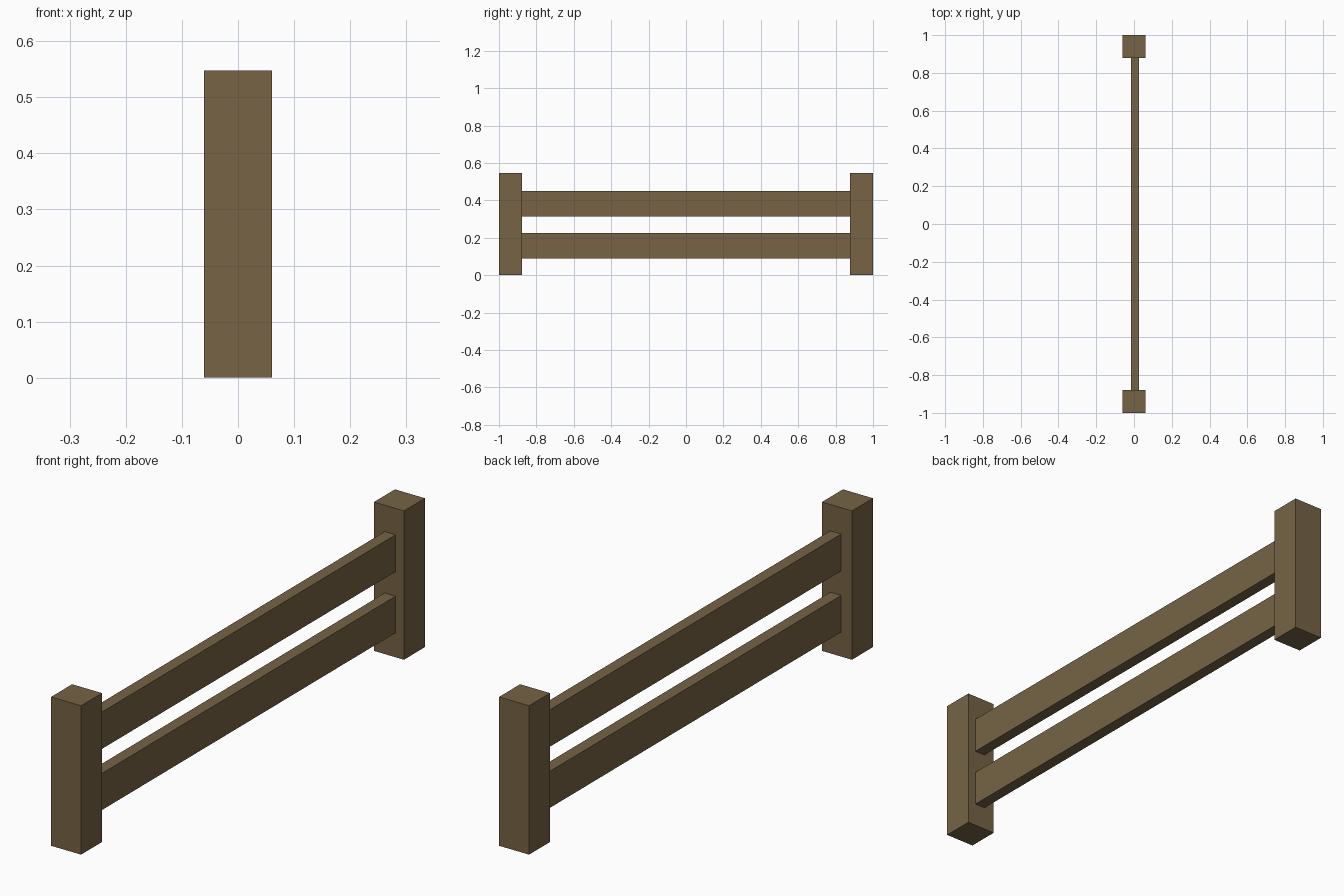
import bpy

if "Cube" in bpy.data.objects:
    bpy.data.objects.remove(bpy.data.objects["Cube"])

wood = bpy.data.materials.new("brown wood")
wood.diffuse_color = (0.18, 0.125, 0.06, 1)
wood.use_nodes = True
wood.node_tree.nodes["Principled BSDF"].inputs["Base Color"].default_value = wood.diffuse_color

POST_W, POST_H = 0.122, 0.548


def box(name, lo, hi):
    """Axis-aligned box between two corners."""
    bpy.ops.mesh.primitive_cube_add(size=1, location=[(a + b) / 2 for a, b in zip(lo, hi)])
    obj = bpy.context.object
    obj.name = name
    obj.scale = [b - a for a, b in zip(lo, hi)]
    bpy.ops.object.transform_apply(location=False, rotation=False, scale=True)
    obj.data.materials.append(wood)


# End posts
h = POST_W / 2
for name, y in (("front_post", -1), ("back_post", 1 - POST_W)):
    box(name, (-h, y, 0), (h, y + POST_W, POST_H))

# Rails, set slightly off centre between the posts
end = 1 - POST_W
for name, z0, z1 in (("lower_rail", 0.09, 0.225), ("upper_rail", 0.315, 0.451)):
    box(name, (-0.017, -end, z0), (0.027, end, z1))
